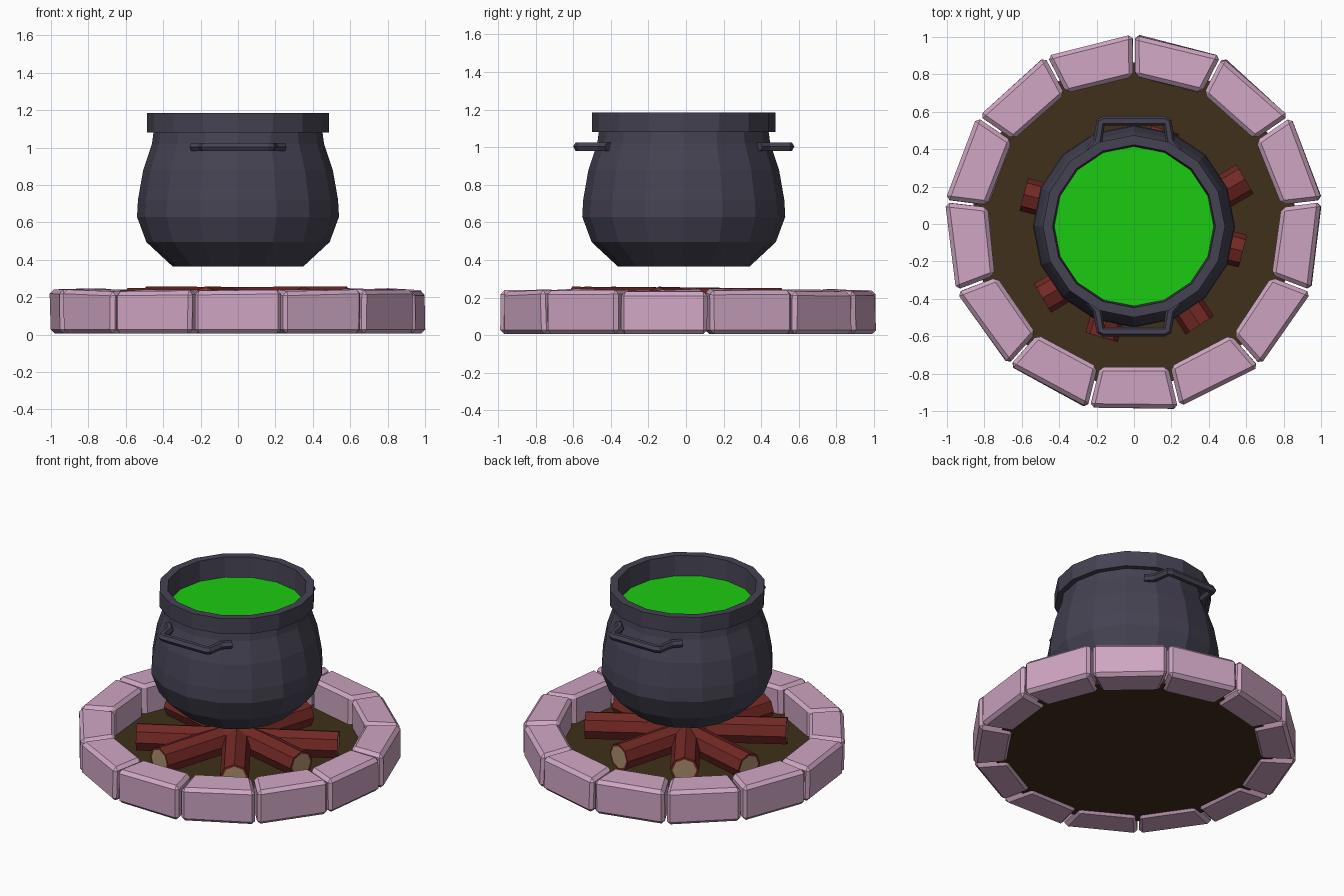
import bpy, bmesh, random
from math import sin, cos, tan, pi, radians
from mathutils import Vector, Matrix

if "Cube" in bpy.data.objects:
    bpy.data.objects.remove(bpy.data.objects["Cube"])

random.seed(4)


def material(name, rgb):
    m = bpy.data.materials.new(name)
    m.diffuse_color = (*rgb, 1)
    m.use_nodes = True
    m.node_tree.nodes["Principled BSDF"].inputs["Base Color"].default_value = m.diffuse_color
    return m


IRON = material("iron", (0.06, 0.055, 0.085))
STONE = material("pink_stone", (0.62, 0.38, 0.54))
SOIL = material("soil", (0.05, 0.03, 0.01))
BARK = material("bark", (0.17, 0.022, 0.018))
WOOD = material("cut_wood", (0.42, 0.28, 0.16))
BREW = material("green_brew", (0.012, 0.6, 0.006))


def finish(bm, name, *mats):
    bmesh.ops.recalc_face_normals(bm, faces=bm.faces)
    me = bpy.data.meshes.new(name)
    bm.to_mesh(me)
    bm.free()
    for m in mats:
        me.materials.append(m)
    ob = bpy.data.objects.new(name, me)
    bpy.context.collection.objects.link(ob)
    return ob


def lathe(name, profile, sides, mat, center=(0, 0), turn=0.0):
    """Revolve (radius, z) points; both ends are capped flat."""
    bm = bmesh.new()
    rings = []
    for r, z in profile:
        rings.append([bm.verts.new((center[0] + r * cos(turn + 2 * pi * i / sides),
                                    center[1] + r * sin(turn + 2 * pi * i / sides), z))
                      for i in range(sides)])
    for a, b in zip(rings, rings[1:]):
        for i in range(sides):
            j = (i + 1) % sides
            bm.faces.new((a[i], a[j], b[j], b[i]))
    bm.faces.new(rings[0])
    bm.faces.new(rings[-1])
    return finish(bm, name, mat)


# Soil disc inside the ring
lathe("soil_disc", [(0.87, 0.02), (0.87, 0.055)], 26, SOIL)

# Ring of wedge-shaped bevelled stones
COUNT = 13
for k in range(COUNT):
    ang = -pi / 2 + k * 2 * pi / COUNT
    bm = bmesh.new()
    grid = {}
    for ri, r in enumerate((0.77, 0.985)):
        half = r * tan(pi / COUNT) - 0.007
        for s in (-1, 1):
            for zi, z in enumerate((0.005, 0.247 - 0.01 * ri)):
                jit = random.uniform(-0.008, 0.005)
                grid[ri, s, zi] = bm.verts.new((r + jit, s * half, z + jit * zi))
    bmesh.ops.convex_hull(bm, input=bm.verts[:])
    bmesh.ops.dissolve_limit(bm, angle_limit=radians(8), verts=bm.verts[:], edges=bm.edges[:])
    bmesh.ops.bevel(bm, geom=bm.edges[:], offset=0.022, segments=1, affect='EDGES')
    bmesh.ops.rotate(bm, verts=bm.verts[:], cent=(0, 0, 0), matrix=Matrix.Rotation(ang, 3, 'Z'))
    finish(bm, f"ring_stone_{k + 1}", STONE)


# Four crossing logs with pale cut ends
def log(name, a, b, radius=0.09, sides=8):
    a, b = Vector(a), Vector(b)
    axis = b - a
    bm = bmesh.new()
    bmesh.ops.create_cone(bm, cap_ends=True, segments=sides, radius1=radius,
                          radius2=radius, depth=axis.length)
    caps = [f for f in bm.faces if abs(f.normal.z) > 0.9]
    bmesh.ops.inset_individual(bm, faces=caps, thickness=0.015)
    for f in caps:
        f.material_index = 1
    rot = axis.to_track_quat('Z', 'Y').to_matrix().to_4x4()
    bmesh.ops.transform(bm, verts=bm.verts[:], matrix=Matrix.Translation((a + b) / 2) @ rot)
    finish(bm, name, BARK, WOOD)


LOGS = [(165, 0.61, -14, 0.60), (124, 0.52, -57, 0.645),
        (73, 0.53, -106, 0.63), (22, 0.64, -141, 0.63)]
for k, (a1, r1, a2, r2) in enumerate(LOGS):
    p, q = radians(a1), radians(a2)
    log(f"log_{k + 1}", (r1 * cos(p), r1 * sin(p), 0.16),
        (r2 * cos(q), r2 * sin(q), 0.168))

# Cauldron: belly, overhanging rim band, inner wall and floor
CY = -0.012
lathe("cauldron", [(0.35, 0.365), (0.49, 0.495), (0.54, 0.63), (0.535, 0.72), (0.507, 0.88),
                   (0.46, 1.02), (0.452, 1.08), (0.487, 1.08), (0.487, 1.185),
                   (0.435, 1.185), (0.425, 1.03), (0.40, 0.95)], 16, IRON, (0, CY))

# Brew surface
lathe("brew", [(0.40, 1.0), (0.43, 1.05)], 16, BREW, (0, CY))

# Two side handles
half = [(0.24, 0.40), (0.195, 0.45), (0.178, 0.555), (0.16, 0.563)]
for side, label in ((-1, "front"), (1, "back")):
    path = [(x, y) for x, y in half] + [(-x, y) for x, y in reversed(half)]
    cu = bpy.data.curves.new(f"{label}_handle", 'CURVE')
    cu.dimensions = '3D'
    cu.bevel_depth = 0.026
    cu.bevel_resolution = 1
    cu.use_fill_caps = True
    sp = cu.splines.new('POLY')
    sp.points.add(len(path) - 1)
    for pt, (x, y) in zip(sp.points, path):
        pt.co = (x, CY + side * y, 1.003, 1)
    cu.materials.append(IRON)
    tmp = bpy.data.objects.new(f"{label}_handle", cu)
    bpy.context.collection.objects.link(tmp)
    bpy.ops.object.select_all(action='DESELECT')
    tmp.select_set(True)
    bpy.context.view_layer.objects.active = tmp
    bpy.ops.object.convert(target='MESH')
    bpy.context.object.data.polygons.foreach_set(
        "use_smooth", [False] * len(bpy.context.object.data.polygons))
